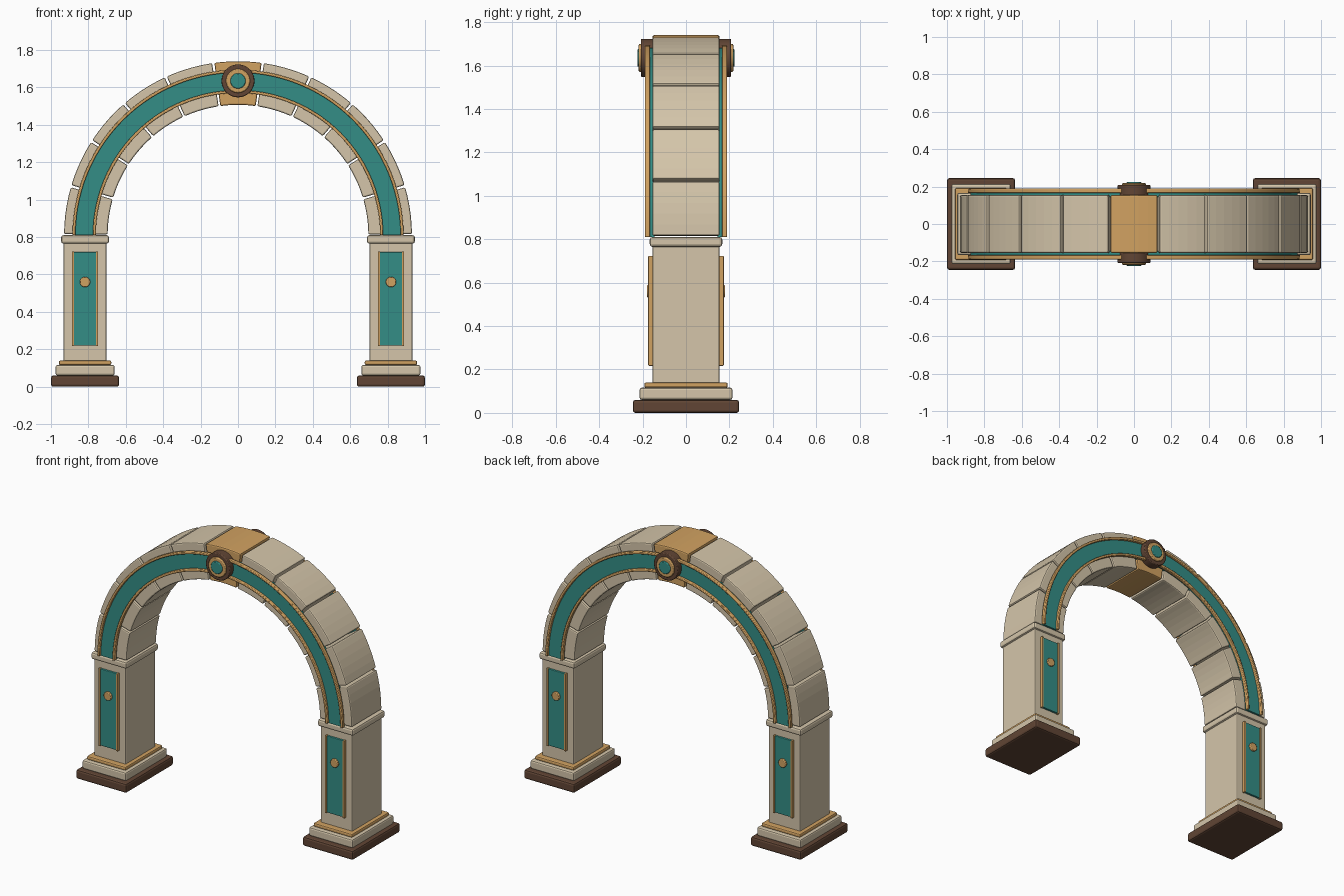
import bpy, bmesh, math
from mathutils import Vector

if "Cube" in bpy.data.objects:
    bpy.data.objects.remove(bpy.data.objects["Cube"])


def material(name, rgb):
    m = bpy.data.materials.new(name)
    m.use_nodes = True
    m.diffuse_color = (*rgb, 1)
    bsdf = m.node_tree.nodes["Principled BSDF"]
    bsdf.inputs["Base Color"].default_value = (*rgb, 1)
    bsdf.inputs["Roughness"].default_value = 0.8
    return m


STONE = material("cream stone", (0.66, 0.56, 0.40))
GOLD = material("warm gold", (0.64, 0.36, 0.12))
TEAL = material("teal enamel", (0.033, 0.27, 0.24))
BROWN = material("dark brown", (0.12, 0.06, 0.035))

SPRING = 0.81        # height of the arch centre
PILLAR_X = 0.8175    # pillar centre line
DEPTH = 0.155        # half depth of the masonry


def finish(name, bm, mat, bevel=0.0, smooth=False):
    bmesh.ops.recalc_face_normals(bm, faces=bm.faces)
    me = bpy.data.meshes.new(name)
    bm.to_mesh(me)
    bm.free()
    me.materials.append(mat)
    ob = bpy.data.objects.new(name, me)
    bpy.context.collection.objects.link(ob)
    if bevel:
        mod = ob.modifiers.new("soft edges", "BEVEL")
        mod.width = bevel
        mod.segments = 2
        mod.limit_method = "ANGLE"
        mod.angle_limit = math.radians(40)
    if smooth:
        bpy.ops.object.select_all(action="DESELECT")
        ob.select_set(True)
        bpy.context.view_layer.objects.active = ob
        bpy.ops.object.shade_smooth_by_angle(angle=math.radians(35))
    return ob


def box(name, x, y, z, mat, bevel=0.0):
    """Box from (min, max) pairs."""
    bm = bmesh.new()
    bmesh.ops.create_cube(bm, size=1)
    for v in bm.verts:
        v.co = Vector([(lo + hi) / 2 + c * (hi - lo)
                       for c, (lo, hi) in zip(v.co, (x, y, z))])
    return finish(name, bm, mat, bevel)


def arc_block(name, r0, r1, y0, y1, a0, a1, steps, mat, bevel=0.0, smooth=False):
    """Rectangular section swept round the arch centre."""
    bm = bmesh.new()
    rings = []
    for i in range(steps + 1):
        a = a0 + (a1 - a0) * i / steps
        rings.append([bm.verts.new((r * math.cos(a), y, SPRING + r * math.sin(a)))
                      for r, y in ((r0, y0), (r1, y0), (r1, y1), (r0, y1))])
    for p, q in zip(rings, rings[1:]):
        for k in range(4):
            n = (k + 1) % 4
            bm.faces.new((p[k], p[n], q[n], q[k]))
    bm.faces.new(rings[0])
    bm.faces.new(rings[-1])
    return finish(name, bm, mat, bevel, smooth)


def disc(name, x, z, radius, side, y0, y1, mat, bevel, sides=32):
    """Round plate facing the front (side -1) or the back (side 1)."""
    bm = bmesh.new()
    bmesh.ops.create_cone(bm, cap_ends=True, segments=sides, radius1=radius,
                          radius2=radius, depth=y1 - y0)
    for v in bm.verts:
        v.co = Vector((x + v.co.x, side * ((y0 + y1) / 2 + v.co.z), z + v.co.y))
    return finish(name, bm, mat, bevel, True)


def span(side, a, b):
    return tuple(sorted((side * a, side * b)))


# Pillars: stacked base, shaft and capital
TIERS = [
    ("plinth", 0.182, 0.245, 0.00, 0.06, BROWN, 0.012),
    ("base_step", 0.158, 0.214, 0.06, 0.116, STONE, 0.01),
    ("base_gold_band", 0.14, 0.192, 0.116, 0.14, GOLD, 0.008),
    ("shaft", 0.115, DEPTH, 0.13, 0.775, STONE, 0.008),
    ("capital", 0.128, 0.167, 0.765, SPRING, STONE, 0.012),
]
for label, sx in (("left", 1), ("right", -1)):
    cx = sx * PILLAR_X
    for part, hx, hy, z0, z1, mat, bev in TIERS:
        box(f"{label}_{part}", (cx - hx, cx + hx), (-hy, hy), (z0, z1), mat, bev)
    # Inlaid panels with edge strips and a stud
    for face, sy in (("front", -1), ("back", 1)):
        name = f"{label}_{face}"
        box(f"{name}_panel", (cx - 0.062, cx + 0.062), span(sy, 0.15, 0.168),
            (0.22, 0.72), TEAL, 0.004)
        for n, off in (("outer", 0.064 * sx), ("inner", -0.064 * sx)):
            box(f"{name}_{n}_strip", (cx + off - 0.006, cx + off + 0.006),
                span(sy, 0.15, 0.174), (0.217, 0.723), GOLD, 0.003)
        disc(f"{name}_stud", cx, 0.56, 0.028, sy, 0.16, 0.18, GOLD, 0.004, 20)

# Arch stones with a gold keystone in the middle
COUNT = 11
STEP = math.pi / COUNT
GAP = 0.0065
for i in range(COUNT):
    key = i == COUNT // 2
    arc_block("keystone" if key else f"arch_stone_{i + 1}", 0.697, 0.93,
              -DEPTH, DEPTH, i * STEP + GAP, (i + 1) * STEP - GAP, 5,
              GOLD if key else STONE, 0.008)

# Band, trims and medallion on both faces
for face, sy in (("front", -1), ("back", 1)):
    arc_block(f"{face}_arch_band", 0.768, 0.875, *span(sy, 0.145, 0.172),
              0, math.pi, 56, TEAL, 0, True)
    for n, r in (("outer", 0.877), ("inner", 0.768)):
        arc_block(f"{face}_{n}_trim", r - 0.008, r + 0.008, *span(sy, 0.165, 0.189),
                  0, math.pi, 56, GOLD, 0.004, True)
    for n, rad, y0, y1, mat in (("rim", 0.088, 0.15, 0.208, BROWN),
                                ("ring", 0.064, 0.2, 0.218, GOLD),
                                ("centre", 0.041, 0.21, 0.224, TEAL)):
        disc(f"{face}_medallion_{n}", 0, 1.635, rad, sy, y0, y1, mat, 0.005, 40)
